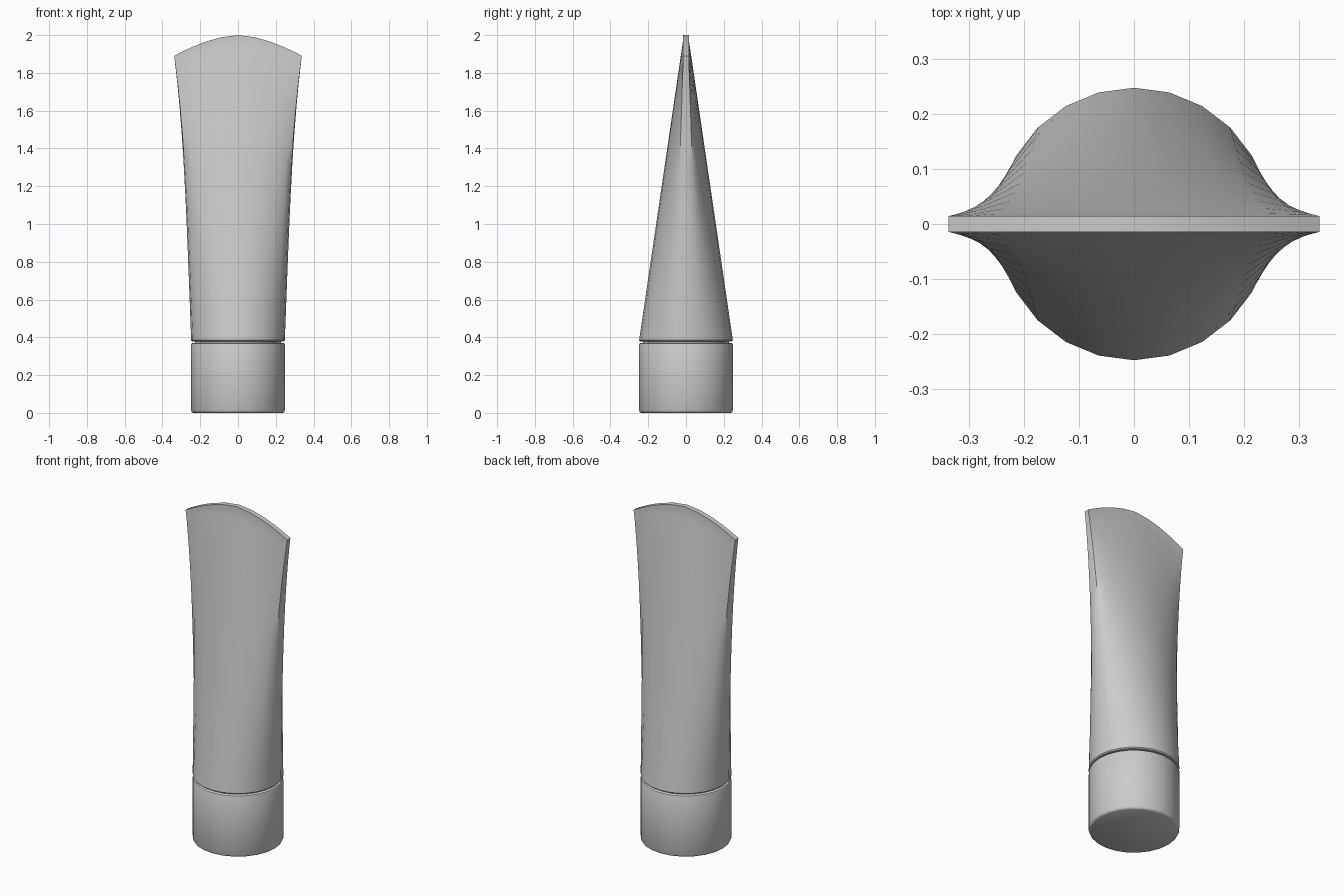
import bpy, bmesh, math

if "Cube" in bpy.data.objects:
    bpy.data.objects.remove(bpy.data.objects["Cube"])

N = 24
R = 0.248


def loft(name, rings):
    """Skin closed rings of N points and cap both ends."""
    bm = bmesh.new()
    loops = [[bm.verts.new(p) for p in ring] for ring in rings]
    for a, b in zip(loops, loops[1:]):
        for i in range(N):
            j = (i + 1) % N
            bm.faces.new((a[i], a[j], b[j], b[i]))
    bm.faces.new(loops[0][::-1])
    # end strip: quads across the two mirrored halves
    top = loops[-1]
    h = N // 2
    bm.faces.new((top[0], top[1], top[-1]))
    for i in range(1, h - 1):
        bm.faces.new((top[i], top[i + 1], top[N - i - 1], top[N - i]))
    bm.faces.new((top[h - 1], top[h], top[h + 1]))
    bmesh.ops.recalc_face_normals(bm, faces=bm.faces)
    me = bpy.data.meshes.new(name)
    bm.to_mesh(me)
    bm.free()
    ob = bpy.data.objects.new(name, me)
    bpy.context.collection.objects.link(ob)
    bpy.ops.object.select_all(action='DESELECT')
    bpy.context.view_layer.objects.active = ob
    ob.select_set(True)
    bpy.ops.object.shade_smooth_by_angle(angle=math.radians(40))
    return ob


def circle(r, z):
    return [(r * math.cos(2 * math.pi * i / N), r * math.sin(2 * math.pi * i / N), z)
            for i in range(N)]


# Screw cap the tube stands on, with softened rims
loft("cap", [circle(r, z) for r, z in
             [(R - 0.012, 0), (R - 0.004, 0.004), (R, 0.013), (R, 0.362),
              (R - 0.003, 0.368), (R - 0.010, 0.371)]])

# Recessed neck between cap and tube
loft("neck", [circle(0.228, 0.365), circle(0.228, 0.388)])

# Tube body: round at the shoulder, pinched to a wide curved crimp at the top
Z0, W, T = 0.385, 0.338, 0.015


def body_ring(t):
    ring = []
    for i in range(N):
        a = 2 * math.pi * i / N
        c, s = math.cos(a), math.sin(a)
        tx = W * max(-1, min(1, c / math.cos(math.pi / 12)))
        ty = 0 if i % (N // 2) == 0 else math.copysign(T, s)
        zt = 2 - 0.11 * abs(tx / W) ** 1.7
        k = 0.62 * t + 0.38 * t ** 4      # width flares toward the crimp
        d = min(1, t / 0.985)             # depth tapers in a straight line
        ring.append((R * c + (tx - R * c) * k, R * s + (ty - R * s) * d,
                     Z0 + t * (zt - Z0)))
    return ring


shoulder = [circle(0.226, 0.378), circle(R - 0.006, 0.379)]
loft("tube_body", shoulder + [body_ring(t) for t in
                              [0, 0.12, 0.25, 0.38, 0.5, 0.62, 0.72, 0.82, 0.9, 0.96, 0.985, 1]])
